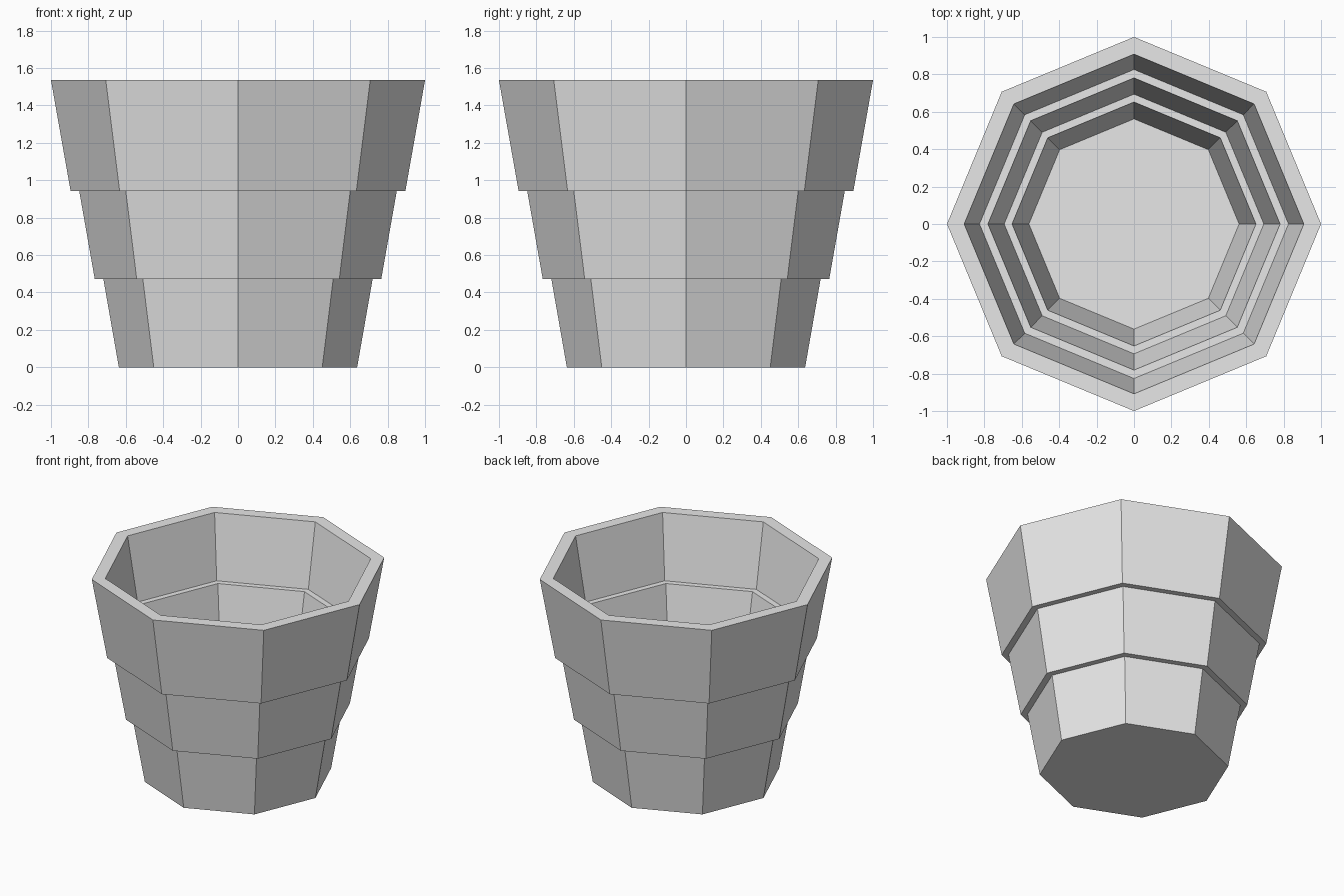
import bpy
import bmesh
from math import cos, sin, tau

SIDES = 8

# Remove the default object
cube = bpy.data.objects.get("Cube")
if cube:
    bpy.data.objects.remove(cube, do_unlink=True)

# Plain grey material
grey = bpy.data.materials.new("plain_grey")
grey.use_nodes = True
colour = (0.8, 0.8, 0.8, 1.0)
grey.diffuse_color = colour
grey.node_tree.nodes["Principled BSDF"].inputs["Base Color"].default_value = colour


def lathe(name, profile, material):
    """Turn a (radius, height) profile into a flat-sided vessel capped at both ends."""
    bm = bmesh.new()
    rings = [[bm.verts.new((r * cos(tau * i / SIDES), r * sin(tau * i / SIDES), z))
              for i in range(SIDES)] for r, z in profile]
    for low, high in zip(rings, rings[1:]):
        for i in range(SIDES):
            j = (i + 1) % SIDES
            bm.faces.new((low[i], low[j], high[j], high[i]))
    bm.faces.new(rings[0][::-1])
    bm.faces.new(rings[-1])
    bmesh.ops.recalc_face_normals(bm, faces=bm.faces)
    mesh = bpy.data.meshes.new(name)
    bm.to_mesh(mesh)
    bm.free()
    mesh.materials.append(material)
    obj = bpy.data.objects.new(name, mesh)
    bpy.context.collection.objects.link(obj)
    return obj


# Three stepped tiers outside, then the rim and the stepped inside down to the floor
outside = [(0.637, 0), (0.72, 0.473), (0.766, 0.473),
           (0.849, 0.943), (0.895, 0.943), (1, 1.535)]
inside = [(0.908, 1.535), (0.826, 1.065), (0.781, 1.065),
          (0.694, 0.594), (0.652, 0.594), (0.562, 0.083)]
lathe("stepped_pot", outside + inside, grey)
